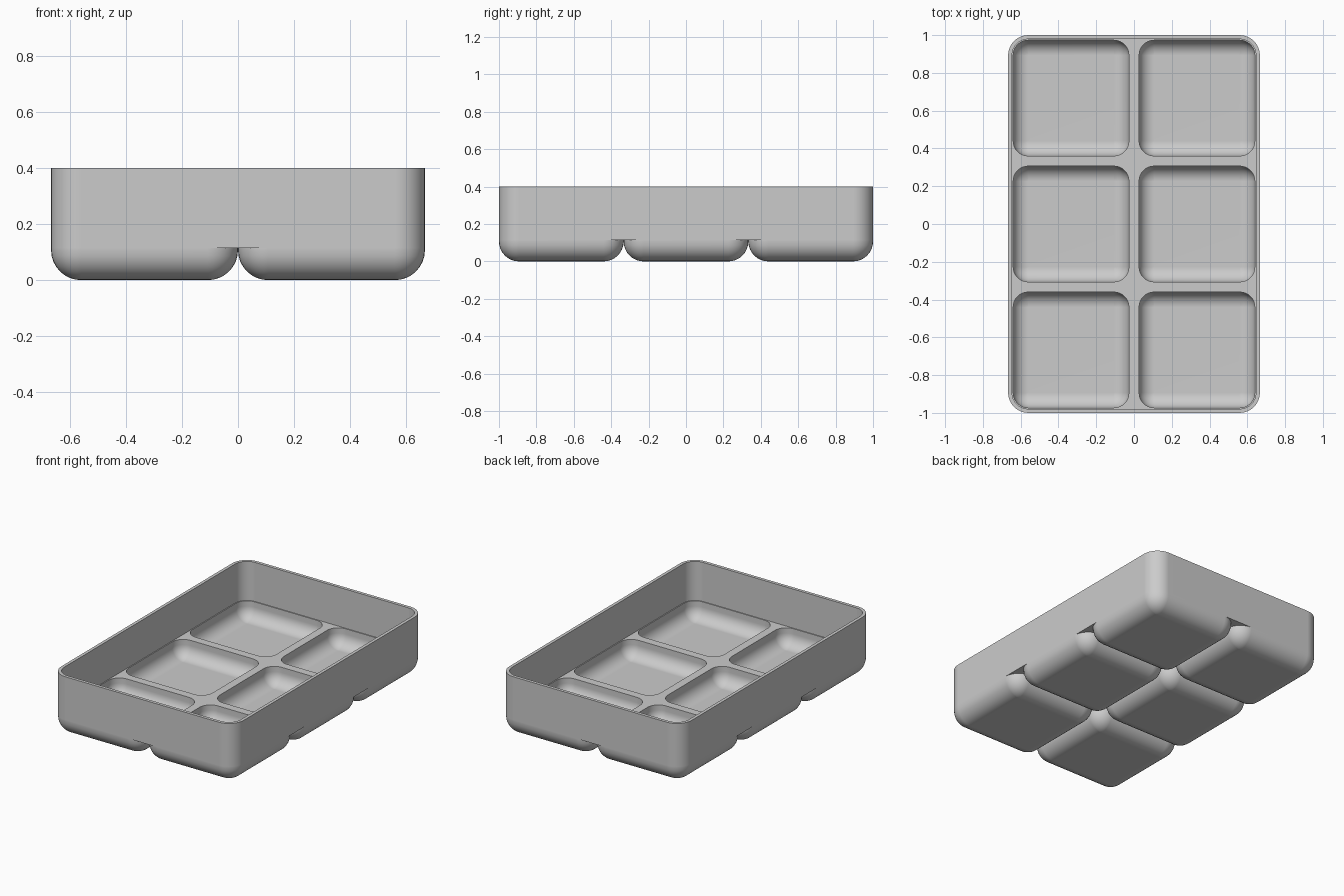
import bpy, bmesh
from math import sin, cos, pi, radians
from mathutils import Vector

cube = bpy.data.objects.get("Cube")
if cube:
    bpy.data.objects.remove(cube, do_unlink=True)

CELL = 2 / 3          # size of one compartment
RADIUS = 0.107        # outer corner and bottom rounding
SHELL = 0.027         # thickness around each pocket
RIM = 0.021           # thickness of the upper wall
UNDER, LEDGE, TOP = 0.115, 0.142, 0.4
STEPS = 8

grey = bpy.data.materials.new("plain grey")
grey.use_nodes = True
colour = (0.6, 0.6, 0.6, 1)
grey.diffuse_color = colour
grey.node_tree.nodes["Principled BSDF"].inputs["Base Color"].default_value = colour

CENTRES = [(x * CELL, y * CELL) for y in (-1, 0, 1) for x in (-0.5, 0.5)]


def rounded_ring(bm, centre, half_x, half_y, radius, z):
    """Counter-clockwise rounded rectangle of vertices."""
    ring = []
    for corner, (sx, sy) in enumerate([(1, 1), (-1, 1), (-1, -1), (1, -1)]):
        for i in range(STEPS + 1):
            a = (corner + i / STEPS) * pi / 2
            ring.append(bm.verts.new((
                centre[0] + sx * (half_x - radius) + radius * cos(a),
                centre[1] + sy * (half_y - radius) + radius * sin(a), z)))
    return ring


def loft(bm, rings):
    for low, high in zip(rings, rings[1:]):
        for i in range(len(low)):
            j = (i + 1) % len(low)
            bm.faces.new((low[i], low[j], high[j], high[i]))


def finish(bm, name):
    mesh = bpy.data.meshes.new(name)
    bm.to_mesh(mesh)
    bm.free()
    mesh.materials.append(grey)
    mesh.shade_smooth()
    mesh.set_sharp_from_angle(angle=radians(35))
    obj = bpy.data.objects.new(name, mesh)
    bpy.context.collection.objects.link(obj)
    normals = obj.modifiers.new("even shading", 'WEIGHTED_NORMAL')
    normals.keep_sharp = True


def bowl(name, centre, half, radius, floor, top, inside):
    """Square bowl surface with a rounded bottom edge, facing in or out."""
    bm = bmesh.new()
    rings = []
    for i in range(STEPS + 1):
        a = i / STEPS * pi / 2
        inset = radius * (1 - sin(a))
        rings.append(rounded_ring(bm, centre, half - inset, half - inset,
                                  radius - inset, floor + radius * (1 - cos(a))))
    rings.append(rounded_ring(bm, centre, half, half, radius, top))
    loft(bm, rings)
    bm.faces.new(list(reversed(rings[0])))
    bmesh.ops.remove_doubles(bm, verts=bm.verts, dist=0.00001)
    if inside:
        bmesh.ops.reverse_faces(bm, faces=bm.faces)
    finish(bm, name)


def plate(name, inset, z, up):
    """Flat plate with six pocket openings."""
    bm = bmesh.new()
    rings = [rounded_ring(bm, (0, 0), CELL - inset, 1 - inset, RADIUS - inset, z)]
    for c in CENTRES:
        rings.append(rounded_ring(bm, c, CELL / 2 - SHELL, CELL / 2 - SHELL,
                                  RADIUS - SHELL, z))
    edges = [bm.edges.new((r[i - 1], r[i])) for r in rings for i in range(len(r))]
    bmesh.ops.triangle_fill(bm, use_beauty=True, edges=edges, normal=Vector((0, 0, up)))
    bm.normal_update()
    wrong = [f for f in bm.faces if f.normal.z * up < 0]
    bmesh.ops.reverse_faces(bm, faces=wrong)
    finish(bm, name)


# Upper wall: outside, rim and inside
bm = bmesh.new()
loft(bm, [rounded_ring(bm, (0, 0), CELL - i, 1 - i, RADIUS - i, z)
          for i, z in ((0, UNDER), (0, TOP), (RIM, TOP), (RIM, LEDGE))])
finish(bm, "tray_wall")

# Ledge between pockets and the underside above the grooves
plate("divider_ledge", RIM, LEDGE, 1)
plate("tray_underside", 0, UNDER, -1)

# Six compartments
for n, c in enumerate(CENTRES, 1):
    bowl(f"compartment_base_{n}", c, CELL / 2, RADIUS, 0, UNDER, False)
    bowl(f"pocket_{n}", c, CELL / 2 - SHELL, RADIUS - SHELL, SHELL, LEDGE, True)
